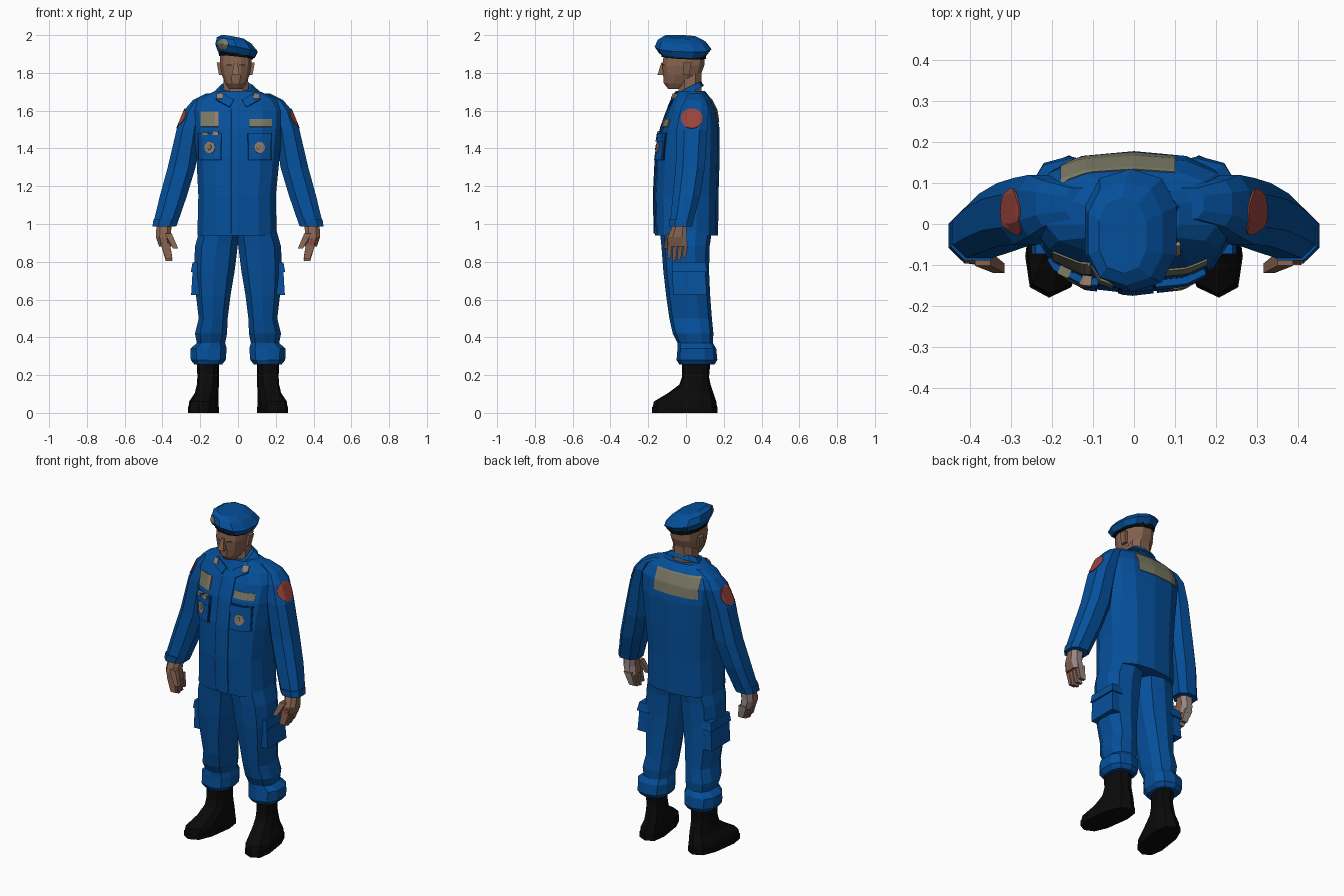
import bpy
import bmesh
import math
from mathutils import Vector
from mathutils.bvhtree import BVHTree

cube = bpy.data.objects.get("Cube")
if cube:
    bpy.data.objects.remove(cube)


def material(name, r, g, b):
    mat = bpy.data.materials.new(name)
    mat.use_nodes = True
    mat.diffuse_color = (r, g, b, 1)
    shader = mat.node_tree.nodes["Principled BSDF"]
    shader.inputs["Base Color"].default_value = (r, g, b, 1)
    shader.inputs["Roughness"].default_value = 0.9
    return mat


BLUE = material("uniform blue", .0015, .08, .33)
NAVY = material("seam navy", .002, .02, .08)
SKIN = material("brown skin", .24, .125, .08)
PALE = material("pale hand skin", .31, .24, .24)
BLACK = material("boot black", .003, .003, .003)
OLIVE = material("olive patch", .195, .192, .13)
RED = material("red patch", .32, .057, .045)
PINK = material("dusty badge", .31, .2, .15)
DARK = material("dark brown", .05, .025, .016)


def finish(name, bm, *mats):
    mesh = bpy.data.meshes.new(name)
    bm.to_mesh(mesh)
    bm.free()
    for mat in mats:
        mesh.materials.append(mat)
    obj = bpy.data.objects.new(name, mesh)
    bpy.context.scene.collection.objects.link(obj)
    return obj


def loft(name, mat, sections, side=1, n=10, power=.8, tilt=(0, 0), shear=0):
    """Skin of stacked rings; each section is x0, x1, y0, y1, z."""
    bm = bmesh.new()
    rings = []
    for x0, x1, y0, y1, z in sections:
        cx, cy = (x0 + x1) / 2, (y0 + y1) / 2
        ring = []
        for i in range(n):
            a = math.tau * (i + .5) / n
            c, s = math.cos(a), math.sin(a)
            # bring the faceted ring out to its full width
            dx = math.copysign(abs(c) ** power, c) * (x1 - x0) / 2 / math.cos(math.pi / n) ** power
            dy = math.copysign(abs(s) ** power, s) * (y1 - y0) / 2
            x, y = cx + dx, cy + dy
            height = z + tilt[0] * dx + tilt[1] * dy
            ring.append(bm.verts.new((side * (x - shear * y), y, height)))
        rings.append(ring)
    for low, high in zip(rings, rings[1:]):
        for i in range(n):
            j = (i + 1) % n
            bm.faces.new((low[i], low[j], high[j], high[i]))
    bm.faces.new(rings[0])
    bm.faces.new(rings[-1])
    bmesh.ops.recalc_face_normals(bm, faces=bm.faces)
    return finish(name, bm, mat)


def block(name, mat, start, end, size, taper=1):
    """Tapered box running from start to end."""
    bm = bmesh.new()
    start, end = Vector(start), Vector(end)
    bmesh.ops.create_cube(bm, size=1)
    for v in bm.verts:
        top = v.co.z > 0
        k = taper if top else 1
        v.co = (end if top else start) + Vector((v.co.x * size[0] * k, v.co.y * size[1] * k, 0))
    bmesh.ops.recalc_face_normals(bm, faces=bm.faces)
    return finish(name, bm, mat)


def pale_back(obj):
    """Give the faces turned backward the paler skin."""
    obj.data.materials.append(PALE)
    for face in obj.data.polygons:
        face.material_index = int(face.normal.y > .25)


def plate(name, mat, target, view, u, v, size, lift=.004, rounded=False, turn=0, n=8):
    """Thin plate laid on the target's surface as met from one direction."""
    bm = bmesh.new()
    bm.from_mesh(target.data)
    tree = BVHTree.FromBMesh(bm)
    bm.free()
    ray = Vector(view)
    along = Vector((abs(ray.y), abs(ray.x), 0))
    bm = bmesh.new()
    grid = {}
    for i in range(n + 1):
        for j in range(n + 1):
            a, b = 2 * i / n - 1, 2 * j / n - 1
            if rounded:
                a, b = a * math.sqrt(1 - b * b / 2), b * math.sqrt(1 - a * a / 2)
            a, b = a * size[0] / 2, b * size[1] / 2
            p, q = a * math.cos(turn) - b * math.sin(turn), a * math.sin(turn) + b * math.cos(turn)
            origin = along * (u + p) + Vector((0, 0, v + q)) - ray * 2
            hit = tree.ray_cast(origin, ray)[0]
            if hit:
                grid[i, j] = bm.verts.new(hit - ray * lift)
    for i in range(n):
        for j in range(n):
            keys = [(i, j), (i + 1, j), (i + 1, j + 1), (i, j + 1)]
            if all(k in grid for k in keys):
                face = bm.faces.new([grid[k] for k in keys])
                face.normal_update()
                if face.normal.dot(ray) > 0:
                    face.normal_flip()
    obj = finish(name, bm, mat)
    solid = obj.modifiers.new("thickness", 'SOLIDIFY')
    solid.thickness = lift + .002
    solid.offset = -1
    return obj


FRONT, BACK = (0, 1, 0), (0, -1, 0)

# Jacket
jacket = loft("jacket", BLUE, [
    (-.215, .205, -.165, .17, .94), (-.21, .2, -.17, .172, 1.15),
    (-.22, .22, -.16, .178, 1.35), (-.235, .235, -.135, .178, 1.5),
    (-.245, .24, -.1, .164, 1.6), (-.215, .205, -.072, .135, 1.66),
    (-.12, .11, -.055, .1, 1.705)], n=14, power=.75)
loft("collar", BLUE, [
    (-.12, .11, -.07, .095, 1.69), (-.09, .075, -.05, .08, 1.725)], tilt=(0, .5))
plate("placket_seam", NAVY, jacket, FRONT, -.035, 1.28, (.007, .66), n=20)
plate("placket", BLUE, jacket, FRONT, .008, 1.3, (.08, .7), .006, n=20)

# Chest pockets, tags and collar badges
for label, x in (("right", -.15), ("left", .115)):
    plate(label + "_pocket_seam", NAVY, jacket, FRONT, x, 1.41, (.128, .146))
    pocket = plate(label + "_chest_pocket", BLUE, jacket, FRONT, x, 1.405, (.118, .13), .014)
    plate(label + "_pocket_flap", BLUE, jacket, FRONT, x, 1.46, (.124, .045), .021)
    plate(label + "_pocket_badge", PINK, pocket, FRONT, x, 1.405, (.055, .06), .004, True)
    plate(label + "_pocket_badge_centre", OLIVE, pocket, FRONT, x - .006, 1.408, (.028, .03), .007, True)
emblem = plate("right_chest_emblem", OLIVE, jacket, FRONT, -.152, 1.555, (.095, .08), .005)
plate("emblem_edge", PINK, emblem, FRONT, -.113, 1.56, (.016, .066), .003)
plate("left_name_tag", OLIVE, jacket, FRONT, .12, 1.535, (.12, .04), .005)
plate("small_pin", PINK, jacket, FRONT, -.12, 1.482, (.03, .022), .025)
plate("small_tab", OLIVE, jacket, FRONT, -.175, 1.478, (.026, .014), .025)
plate("back_panel", OLIVE, jacket, BACK, -.04, 1.603, (.28, .125), n=14)

for label, s in (("left", 1), ("right", -1)):
    plate(label + "_lapel", BLUE, jacket, FRONT, s * .07, 1.66, (.085, .045), .01, turn=s * .5)
    plate(label + "_collar_badge", PINK, jacket, FRONT, s * .098, 1.678, (.032, .028), .016)

    # Sleeve with shoulder patch
    sleeve = loft(label + "_sleeve", BLUE, [
        (.325, .452, -.09, .035, .99), (.27, .413, -.075, .08, 1.15),
        (.225, .372, -.06, .105, 1.3), (.2, .325, -.055, .118, 1.5),
        (.185, .282, -.035, .125, 1.605), (.17, .24, -.01, .11, 1.655),
        (.1, .17, .01, .09, 1.69)], side=s, n=8)
    plate(label + "_shoulder_patch", RED, sleeve, (-s, 0, 0), .03, 1.56,
          (.115, .105), .005, rounded=True)
    loft(label + "_cuff", BLUE, [
        (.33, .453, -.093, .036, .988), (.318, .447, -.093, .044, 1.025)], side=s, n=8)

    # Hand: palm, four fingers and a thumb
    palm = loft(label + "_palm", SKIN, [
        (.352, .418, -.1, .012, .88), (.358, .434, -.1, .008, .93),
        (.35, .432, -.07, .005, 1.0)], side=s, n=8)
    pale_back(palm)
    for i in range(4):
        y = -.083 + i * .027
        tip = .8 + abs(i - 1.3) * .013
        pale_back(block(f"{label}_finger_{i + 1}", SKIN,
                        (s * .386, y, .9), (s * .365, y - .008, tip), (.05, .026), .7))
    pale_back(block(label + "_thumb", SKIN, (s * .37, -.085, .95),
                    (s * .33, -.108, .87), (.038, .034), .7))
    if s > 0:
        plate("left_palm_mark", RED, palm, FRONT, .395, .9, (.03, .035), .004, True)

    # Trouser leg, gathered above the boot
    loft(label + "_trouser_leg", BLUE, [
        (.085, .23, -.035, .15, .255), (.065, .25, -.05, .166, .28),
        (.06, .252, -.045, .16, .34), (.068, .218, -.045, .142, .37),
        (.058, .228, -.07, .145, .42), (.055, .208, -.088, .137, .5),
        (.04, .222, -.105, .128, .62), (.018, .232, -.12, .122, .75),
        (.002, .228, -.13, .125, .88), (-.01, .2, -.14, .14, .98)], side=s, n=10)
    block(label + "_cargo_pocket", BLUE, (s * .213, .02, .625), (s * .205, .015, .79), (.07, .18), .95)
    block(label + "_cargo_flap", BLUE, (s * .213, .02, .745), (s * .205, .015, .795), (.075, .187), .95)

    # Boot
    loft(label + "_boot", BLACK, [
        (.112, .252, -.178, .165, .025), (.112, .248, -.17, .16, .06),
        (.113, .225, -.095, .145, .105), (.113, .22, -.035, .13, .15),
        (.113, .218, -.022, .122, .19), (.112, .222, -.02, .132, .3)],
        side=s, power=.75, shear=.14)
    loft(label + "_sole", BLACK, [
        (.11, .255, -.18, .168, 0), (.11, .255, -.18, .168, .03)],
        side=s, power=.75, shear=.14)

# Head
loft("neck", SKIN, [(-.08, .06, -.045, .085, 1.66), (-.075, .05, -.04, .085, 1.82)], n=8)
head = loft("head", SKIN, [
    (-.048, .024, -.095, -.02, 1.715), (-.068, .044, -.12, .045, 1.745),
    (-.086, .062, -.124, .082, 1.79), (-.095, .071, -.128, .1, 1.84),
    (-.095, .071, -.118, .102, 1.92)], n=12)
block("nose", SKIN, (-.012, -.13, 1.79), (-.012, -.122, 1.855), (.04, .042), .4)
for label, s in (("left", 1), ("right", -1)):
    block(label + "_ear", SKIN, (s * .08 - .012, 0, 1.79), (s * .09 - .012, .008, 1.855), (.018, .035), 1.2)
    plate(label + "_eye", DARK, head, FRONT, s * .036 - .012, 1.842, (.032, .008), .002, True)

# Beret drooping to the left
loft("beret_band", BLACK, [
    (-.1, .08, -.132, .108, 1.882), (-.105, .085, -.138, .11, 1.91)], n=12, tilt=(-.1, -.05))
beret = loft("beret", BLUE, [
    (-.106, .088, -.142, .11, 1.898), (-.12, .104, -.166, .135, 1.932),
    (-.112, .07, -.15, .105, 1.97), (-.085, .03, -.12, .065, 1.99)], n=10, tilt=(-.18, -.04))
plate("beret_badge", OLIVE, beret, FRONT, -.08, 1.952, (.056, .056), .006, rounded=True)
